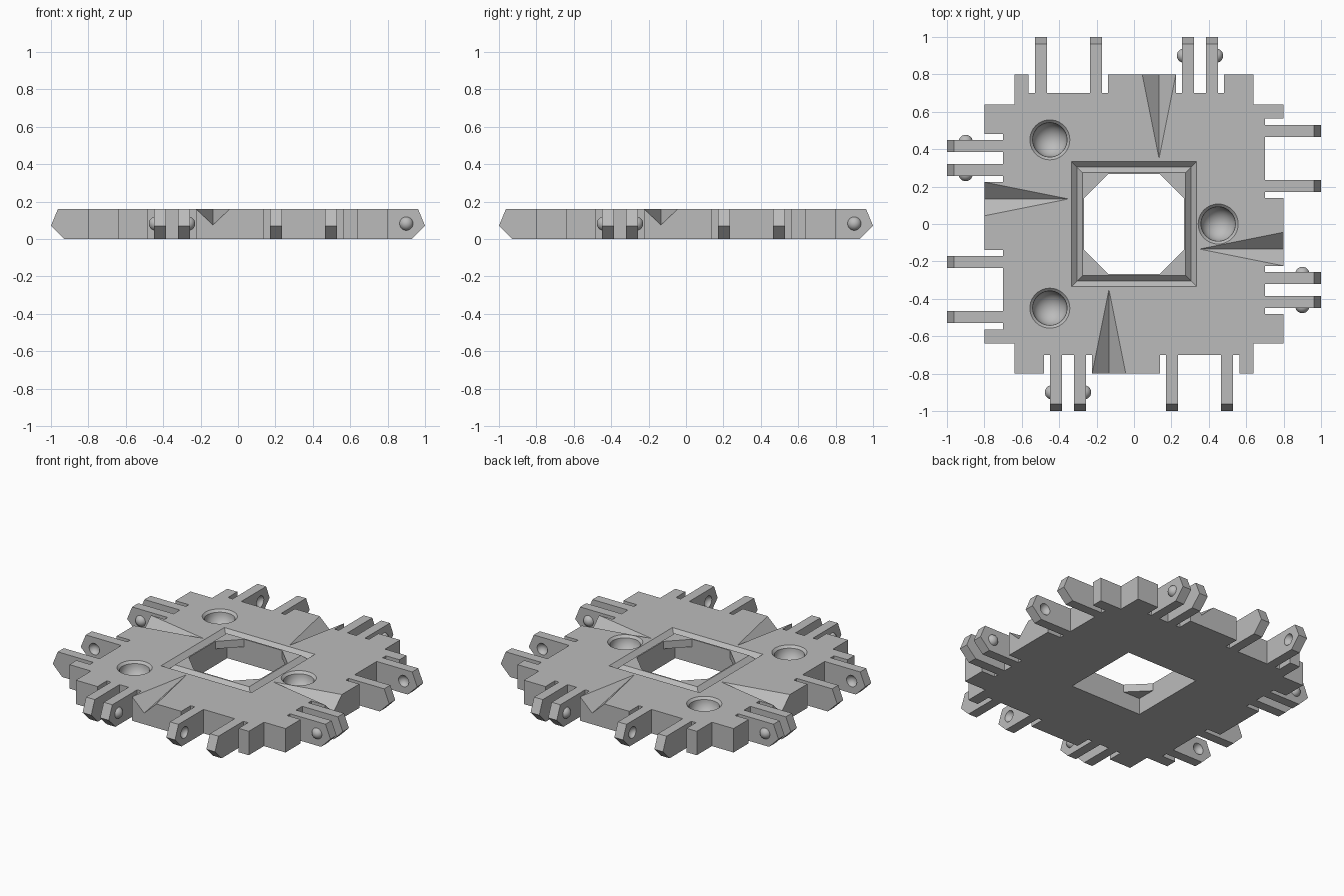
import bpy, bmesh, math
from mathutils import Matrix, Vector

cube = bpy.data.objects.get("Cube")
if cube:
    bpy.data.objects.remove(cube, do_unlink=True)

T = 0.16           # panel thickness
PIN_Z = 0.082      # hinge axis height
PIN_Y = -0.9       # hinge axis distance from the centre

grey = bpy.data.materials.new("light_grey")
grey.use_nodes = True
colour = (0.5, 0.5, 0.5, 1)
grey.diffuse_color = colour
grey.node_tree.nodes["Principled BSDF"].inputs["Base Color"].default_value = colour


def finish(name, bm, matrix=None):
    bmesh.ops.remove_doubles(bm, verts=bm.verts, dist=1e-5)
    bmesh.ops.recalc_face_normals(bm, faces=bm.faces)
    if matrix:
        bm.transform(matrix)
    mesh = bpy.data.meshes.new(name)
    bm.to_mesh(mesh)
    bm.free()
    mesh.materials.append(grey)
    ob = bpy.data.objects.new(name, mesh)
    bpy.context.collection.objects.link(ob)
    return ob


def prism(name, points, direction, matrix=None):
    """Extrude a closed outline along a direction."""
    bm = bmesh.new()
    face = bm.faces.new([bm.verts.new(p) for p in points])
    new = bmesh.ops.extrude_face_region(bm, geom=[face])["geom"]
    moved = [v for v in new if isinstance(v, bmesh.types.BMVert)]
    bmesh.ops.translate(bm, verts=moved, vec=direction)
    return finish(name, bm, matrix)


def lathe(name, section, sides, matrix=None, start=0.0):
    """Spin a closed (radius, height) section around z."""
    bm = bmesh.new()
    rings = []
    for i in range(sides):
        a = start + math.tau * i / sides
        rings.append([bm.verts.new((r * math.cos(a), r * math.sin(a), z)) for r, z in section])
    n = len(section)
    for i in range(sides):
        r1, r2 = rings[i], rings[(i + 1) % sides]
        for j in range(n):
            k = (j + 1) % n
            if section[j][0] or section[k][0]:
                quad = [r1[j], r2[j], r2[k], r1[k]]
                if not section[j][0]:
                    quad.remove(r2[j])
                if not section[k][0]:
                    quad.remove(r2[k])
                bm.faces.new(quad)
    return finish(name, bm, matrix)


def ball(name, radius, location, matrix):
    bm = bmesh.new()
    bmesh.ops.create_uvsphere(bm, u_segments=24, v_segments=14, radius=radius)
    return finish(name, bm, matrix @ Matrix.Translation(location))


def cut(target, cutter):
    cutter.hide_render = True
    mod = target.modifiers.new("cut", 'BOOLEAN')
    mod.operation = 'DIFFERENCE'
    mod.solver = 'EXACT'
    mod.object = cutter
    bpy.context.view_layer.objects.active = target
    bpy.ops.object.modifier_apply(modifier=mod.name)
    bpy.data.objects.remove(cutter, do_unlink=True)


turns = [Matrix.Rotation(math.pi / 2 * i, 4, 'Z') for i in range(4)]
sides = ["front", "right", "back", "left"]

# Panel outline: one edge with two notches, repeated around
edge = [(-0.64, -0.64), (-0.64, -0.8), (-0.48, -0.8), (-0.48, -0.7), (-0.225, -0.7),
        (-0.225, -0.8), (0.14, -0.8), (0.14, -0.7), (0.565, -0.7), (0.565, -0.8), (0.64, -0.8)]
outline = [turn @ Vector((x, y, 0)) for turn in turns for x, y in edge]
panel = prism("panel", outline, (0, 0, T))

# Square window with a V groove around it
w = 0.266
cut(panel, prism("window_cutter", [(-w, -w, -1), (w, -w, -1), (w, w, -1), (-w, w, -1)], (0, 0, 2)))
groove = [(r * math.sqrt(2), z) for r, z in [(0.345, T + 0.01), (0.305, T - 0.03), (0.265, T + 0.01)]]
cut(panel, lathe("groove_cutter", groove, 4, start=math.pi / 4))

# Tapered V channels running in from each edge
for turn in turns:
    bm = bmesh.new()
    tip = Vector((-0.134, -0.35, T))
    mouth = [Vector((-0.224, -0.8, T)), Vector((-0.134, -0.8, 0.075)), Vector((-0.044, -0.8, T))]
    mouth = [tip + (p - tip) * 1.1 for p in mouth]
    up = Vector((0, 0, 0.05))
    pts = mouth + [tip, mouth[0] + up, mouth[2] + up, tip + up]
    bmesh.ops.convex_hull(bm, input=[bm.verts.new(p) for p in pts])
    cut(panel, finish("channel_cutter", bm, turn))

# Round bowls with a bevelled rim
R = 0.092
rim = T - 0.015
bowl = [(0, T + 0.01), (R + 0.025, T + 0.01)]
bowl += [(R * math.cos(a), rim - R * math.sin(a)) for a in [math.pi / 20 * i for i in range(10)]]
bowl.append((0, rim - R))
for x, y in [(-0.45, 0.45), (-0.45, -0.45), (0.45, 0)]:
    cut(panel, lathe("bowl_cutter", bowl, 40, Matrix.Translation((x, y, 0))))

# Corner gussets inside the window
for side, turn in zip(sides, turns):
    prism(side + "_gusset", [(-w, -w, 0.11), (-0.14, -w, 0.11), (-w, -0.14, 0.11)], (0, 0, T - 0.11), turn)

# Hinge fingers: a close pair with pins, a wide pair with sockets
profile = [(-0.7, 0), (-0.93, 0), (-1, 0.07), (-0.963, T), (-0.7, T)]
F = 0.064
for side, turn in zip(sides, turns):
    def finger(name, x):
        return prism(f"{side}_{name}", [(x, y, z) for y, z in profile], (F, 0, 0), turn)

    finger("pin_finger_outer", -0.45)
    finger("pin_finger_inner", -0.32)
    ball(side + "_pin_outer", 0.038, (-0.45 + 0.011, PIN_Y, PIN_Z), turn)
    ball(side + "_pin_inner", 0.038, (-0.32 + F - 0.011, PIN_Y, PIN_Z), turn)
    near = finger("socket_finger_inner", 0.17)
    far = finger("socket_finger_outer", 0.466)
    cut(near, ball("socket_cutter", 0.04, (0.17 + F + 0.012, PIN_Y, PIN_Z), turn))
    cut(far, ball("socket_cutter", 0.04, (0.466 - 0.012, PIN_Y, PIN_Z), turn))

# Smooth the round surfaces, keep the edges sharp
for ob in bpy.context.scene.objects:
    ob.select_set(ob.type == 'MESH')
bpy.context.view_layer.objects.active = panel
bpy.ops.object.shade_smooth_by_angle(angle=math.radians(30))
